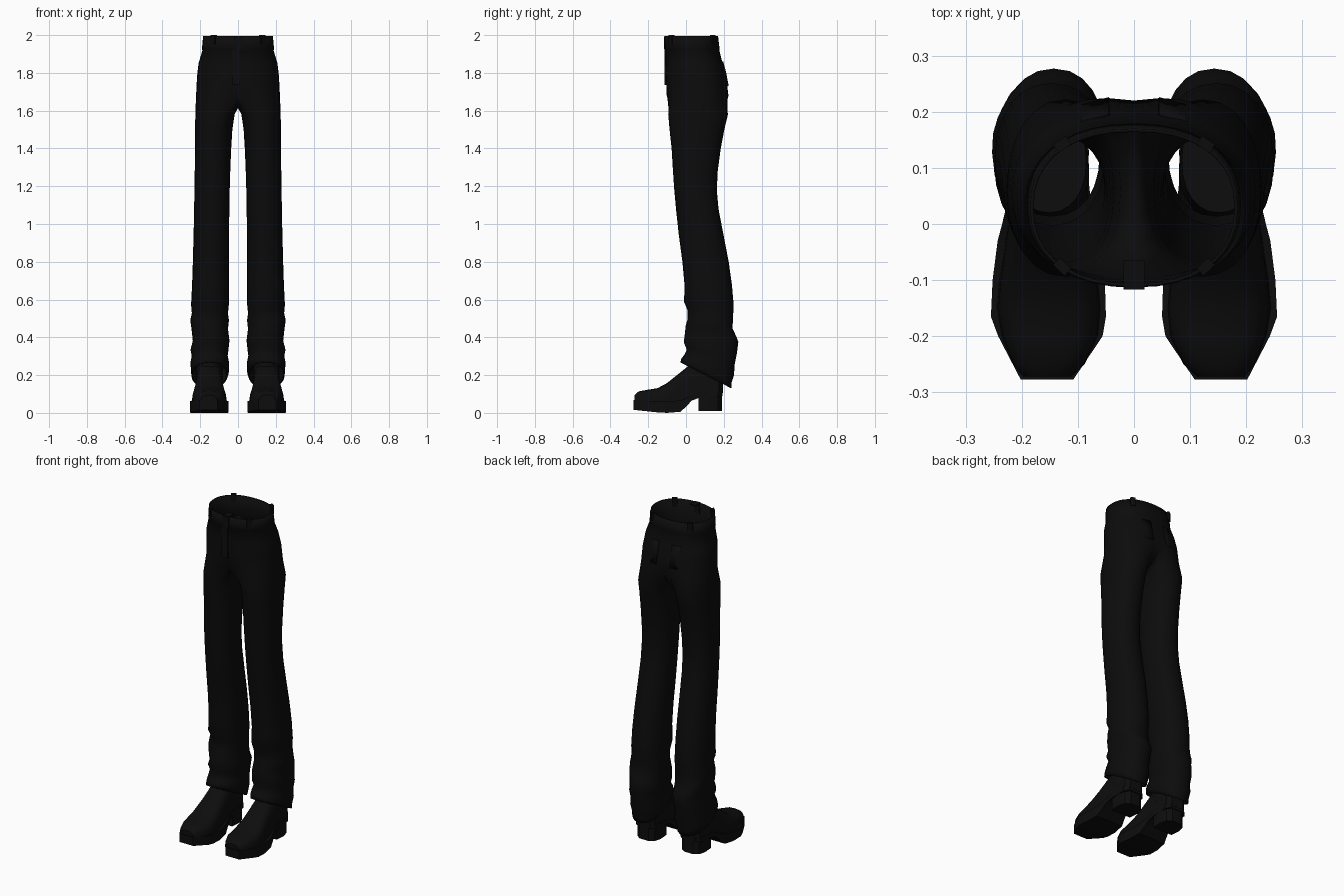
import bpy, bmesh, math
from mathutils import Matrix, Vector

if "Cube" in bpy.data.objects:
    bpy.data.objects.remove(bpy.data.objects["Cube"])


def material(name, v):
    m = bpy.data.materials.new(name)
    m.diffuse_color = (v, v, v, 1)
    m.use_nodes = True
    m.node_tree.nodes["Principled BSDF"].inputs["Base Color"].default_value = m.diffuse_color
    return m


CLOTH = material("black cloth", 0.0035)
LEATHER = material("black leather", 0.004)


def finish(name, bm, mat, mirror=True, thick=0, angle=40):
    bmesh.ops.recalc_face_normals(bm, faces=bm.faces)
    me = bpy.data.meshes.new(name)
    bm.to_mesh(me)
    bm.free()
    me.materials.append(mat)
    ob = bpy.data.objects.new(name, me)
    bpy.context.collection.objects.link(ob)
    bpy.ops.object.select_all(action='DESELECT')
    ob.select_set(True)
    bpy.context.view_layer.objects.active = ob
    bpy.ops.object.shade_smooth_by_angle(angle=math.radians(angle))
    if mirror:
        mod = ob.modifiers.new("mirror", 'MIRROR')
        mod.use_clip = True
    if thick:
        mod = ob.modifiers.new("thickness", 'SOLIDIFY')
        mod.thickness = thick
        mod.offset = -1
    return ob


def loft(bm, rings, closed=True, caps=False):
    vs = [[bm.verts.new(p) for p in r] for r in rings]
    n = len(vs[0])
    for a, b in zip(vs, vs[1:]):
        for i in range(n if closed else n - 1):
            j = (i + 1) % n
            bm.faces.new((a[i], a[j], b[j], b[i]))
    if caps:
        bm.faces.new(vs[0])
        bm.faces.new(vs[-1])
    return vs


def spow(v, p):
    return math.copysign(abs(v) ** p, v)


# ---- trousers: half a seat lofted into one leg, then mirrored
N, OUT = 24, 18            # points per leg ring, segments shared with the seat


def seat_ring(z, x, yf, yb, cleft=0):
    yc, ry = (yf + yb) / 2, (yb - yf) / 2
    pts = []
    for i in range(OUT + 1):
        a = math.pi * (i / OUT - 0.5)
        px = x * max(0, math.cos(a)) ** 0.88
        py = yc + ry * spow(math.sin(a), 0.88)
        if py > yc:
            py -= cleft * max(0, 1 - px / 0.07)
        pts.append((px if 0 < i < OUT else 0, py, z))
    return pts


def leg_ring(z, xi, xo, yf, yb, tilt=0, k=0):
    xc, yc = (xi + xo) / 2, (yf + yb) / 2
    pts = []
    for i in range(N):
        a = math.radians(-135 + 15 * i)
        fold = 1 + k * math.sin(3 * a + z * 25)
        py = yc + (yb - yf) / 2 * spow(math.sin(a), 0.92)
        pts.append((xc + (xo - xi) / 2 * spow(math.cos(a), 0.92) * fold, py,
                    z - tilt * (py - yc) + k * 0.5 * math.sin(2 * a + z * 30)))
    return pts


bm = bmesh.new()
seat = loft(bm, [seat_ring(*r) for r in [
    (1.994, .185, -.112, .170), (1.925, .191, -.113, .178), (1.92, .188, -.109, .176),
    (1.85, .209, -.108, .198, .004), (1.78, .217, -.106, .217, .008),
    (1.68, .222, -.102, .230, .010)]], closed=False)
legs = loft(bm, [leg_ring(*r) for r in [
    (1.58, .018, .226, -.094, .222), (1.50, .030, .227, -.087, .203),
    (1.40, .036, .228, -.076, .184), (1.28, .041, .229, -.069, .168),
    (1.18, .044, .231, -.062, .163), (1.08, .046, .232, -.053, .172),
    (0.95, .047, .235, -.039, .197), (0.80, .048, .239, -.019, .226),
    (0.68, .048, .243, -.008, .243), (0.58, .047, .247, -.010, .251, 0, .015),
    (0.53, .052, .243, .008, .250, .1, .02), (0.48, .049, .254, .008, .246, .2, .02),
    (0.44, .055, .248, -.002, .265, .2, .02), (0.39, .046, .240, -.006, .277, .15, .02),
    (0.34, .049, .250, -.012, .270, .2, .02), (0.30, .053, .243, .004, .258, .3, .02),
    (0.26, .047, .251, -.010, .254, .4, .015), (0.225, .048, .250, -.024, .240, .5, .01),
    (0.20, .055, .247, -.030, .240, .5)]])
# crotch saddle along the centre line joins seat and leg
hip = seat[-1]
yb, yf = hip[-1].co.y, hip[0].co.y
inner = N - OUT - 1
saddle = []
for i in range(1, inner + 1):
    t = i / (inner + 1)
    saddle.append(bm.verts.new((0, yb + (yf - yb) * t, 1.68 - .065 * math.sin(math.pi * t) ** .6)))
ring = hip + saddle
for i in range(N):
    j = (i + 1) % N
    bm.faces.new((ring[i], ring[j], legs[0][j], legs[0][i]))
finish("trousers", bm, CLOTH, thick=.006, angle=50)


def box(bm, size, loc, rot=0):
    m = Matrix.Translation(loc) @ Matrix.Rotation(rot, 4, 'Z') @ Matrix.Diagonal((*size, 1))
    return bmesh.ops.create_cube(bm, size=1, matrix=m)["verts"]


# ---- belt loops, front tab and fly
bm = bmesh.new()
for x, y, r in [(.128, -.076, .75), (.128, .142, -.6)]:
    box(bm, (.028, .018, .05), (x, y, 1.975), r)
finish("belt_loops", bm, CLOTH)
bm = bmesh.new()
box(bm, (.038, .012, .065), (0, -.111, 1.96))
box(bm, (.038, .05, .006), (0, -.09, 1.992))
finish("waist_tab", bm, CLOTH, mirror=False)
bm = bmesh.new()
box(bm, (.04, .008, .19), (-.012, -.1085, 1.83))
finish("fly", bm, CLOTH, mirror=False)

# ---- back pockets, thin patches laid on the seat
bm = bmesh.new()
loft(bm, [[(x0 + dx, y + dy, z) for x0, dx, dy in
           [(.045, 0, 0), (.09, 0, -.012), (.135, 0, -.036)]]
          for z, y in [(1.86, .197), (1.80, .213), (1.73, .226)]], closed=False)
finish("back_pockets", bm, CLOTH, thick=.004)


# ---- boots: sections run from toe to heel
def arch(y, xi, xo, zb, zt, p=.6, n=10):
    c, w = (xi + xo) / 2, (xo - xi) / 2
    return [(c + w * spow(math.cos(math.pi * i / n), p), y,
             zb + (zt - zb) * max(0, math.sin(math.pi * i / n)) ** p) for i in range(n + 1)]


bm = bmesh.new()
loft(bm, [arch(*r) for r in [
    (-.272, .112, .198, .05, .095), (-.25, .088, .216, .055, .114),
    (-.20, .064, .236, .055, .123), (-.15, .060, .244, .055, .131),
    (-.10, .064, .240, .055, .158), (-.05, .072, .232, .058, .198),
    (.00, .078, .225, .07, .238), (.04, .082, .220, .09, .27),
    (.12, .082, .220, .10, .29), (.175, .088, .214, .10, .28), (.195, .11, .19, .105, .26)]], caps=True)
finish("boot_foot", bm, LEATHER)

bm = bmesh.new()
loft(bm, [[(xi, y, zb), (xo, y, zb), (xo, y, zt), (xi, y, zt)] for y, xi, xo, zb, zt in [
    (-.277, .108, .202, .016, .068), (-.20, .056, .242, .008, .064),
    (-.165, .050, .255, .004, .062), (-.10, .052, .252, 0, .06), (-.03, .062, .243, .006, .066),
    (.0, .07, .235, .032, .078), (.03, .076, .228, .065, .095), (.07, .08, .222, .08, .108),
    (.17, .082, .22, .085, .112), (.194, .105, .197, .09, .112)]], caps=True)
finish("boot_sole", bm, LEATHER, angle=35)

bm = bmesh.new()
outline = [(.085, .066), (.215, .066), (.22, .13), (.208, .17), (.18, .19),
           (.12, .19), (.092, .17), (.08, .13)]
loft(bm, [[(x, y, z) for x, y in outline] for z in (.01, .10)], caps=True)
finish("boot_heel", bm, LEATHER, angle=35)

bm = bmesh.new()
loft(bm, [leg_ring(*r) for r in [
    (.16, .082, .22, .01, .196), (.26, .08, .22, .008, .192), (.38, .085, .218, .02, .205)]], caps=True)
finish("boot_shaft", bm, LEATHER)
